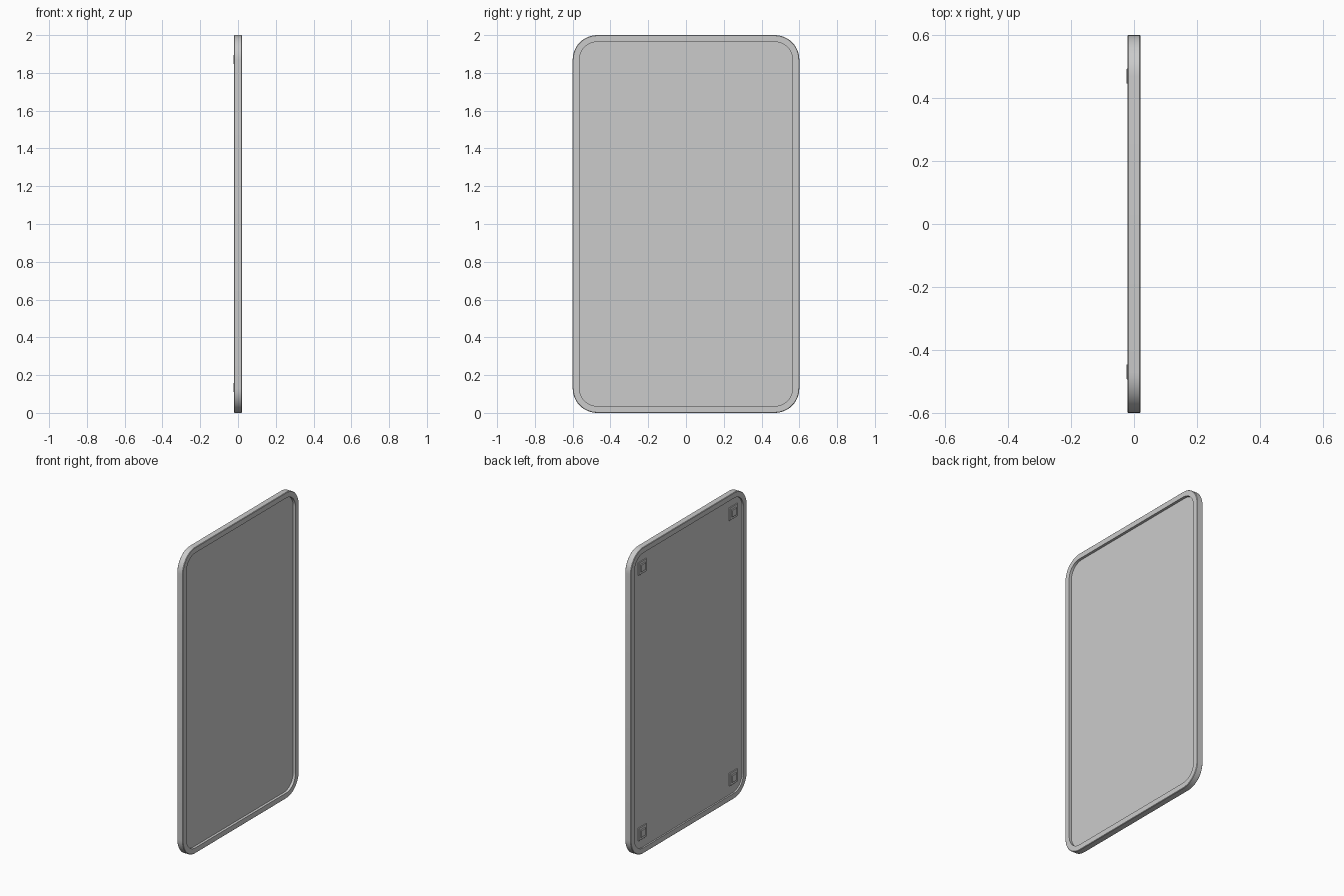
import bpy, bmesh, math

if "Cube" in bpy.data.objects:
    bpy.data.objects.remove(bpy.data.objects["Cube"])

W, H, R, SEG = 0.6, 1.0, 0.13, 12   # half width, half height, corner radius, corner steps


def outline(inset):
    """Rounded rectangle in the y-z plane, inset from the outer edge."""
    r, pts = R - inset, []
    for k, (sy, sz) in enumerate([(1, 1), (-1, 1), (-1, -1), (1, -1)]):
        for i in range(SEG + 1):
            a = math.pi / 2 * (k + i / SEG)
            pts.append((sy * (W - R) + r * math.cos(a), H + sz * (H - R) + r * math.sin(a)))
    return pts


def loft(name, section, closed):
    """Sweep (inset, x) section points around the rounded rectangle."""
    bm = bmesh.new()
    rings = [[bm.verts.new((x, y, z)) for y, z in outline(d)] for d, x in section]
    n = len(rings[0])
    pairs = list(zip(rings, rings[1:] + rings[:1])) if closed else list(zip(rings, rings[1:]))
    for a, b in pairs:
        for i in range(n):
            j = (i + 1) % n
            bm.faces.new((a[i], a[j], b[j], b[i]))
    if not closed:
        bm.faces.new(rings[0])
        bm.faces.new(rings[-1])
    finish(name, bm)


def finish(name, bm):
    bmesh.ops.recalc_face_normals(bm, faces=bm.faces)
    me = bpy.data.meshes.new(name)
    bm.to_mesh(me)
    bm.free()
    ob = bpy.data.objects.new(name, me)
    bpy.context.collection.objects.link(ob)
    bpy.context.view_layer.objects.active = ob
    ob.select_set(True)
    bpy.ops.object.shade_smooth_by_angle(angle=math.radians(30))
    ob.select_set(False)
    return ob


def block(name, x0, x1, y, z, size, bevel):
    bm = bmesh.new()
    bmesh.ops.create_cube(bm, size=1)
    bmesh.ops.scale(bm, vec=(x1 - x0, size, size), verts=bm.verts)
    bmesh.ops.translate(bm, vec=((x0 + x1) / 2, y, z), verts=bm.verts)
    bmesh.ops.bevel(bm, geom=bm.edges[:], offset=bevel, segments=1, affect='EDGES')
    finish(name, bm)


# Frame rim with small chamfers on the outer edges
loft("frame", [(0, -0.018), (0.003, -0.021), (0.036, -0.021),
               (0.036, 0.021), (0.003, 0.021), (0, 0.018)], True)

# Mirror panel, recessed on both faces
loft("mirror_panel", [(0.034, -0.011), (0.034, 0.004)], False)

# Four mounting pads on the back: plate with a raised block
for y in (-0.47, 0.47):
    for z in (0.135, 1.87):
        block("mount_plate", -0.016, -0.009, y, z, 0.085, 0.002)
        block("mount_block", -0.024, -0.012, y, z, 0.048, 0.002)
